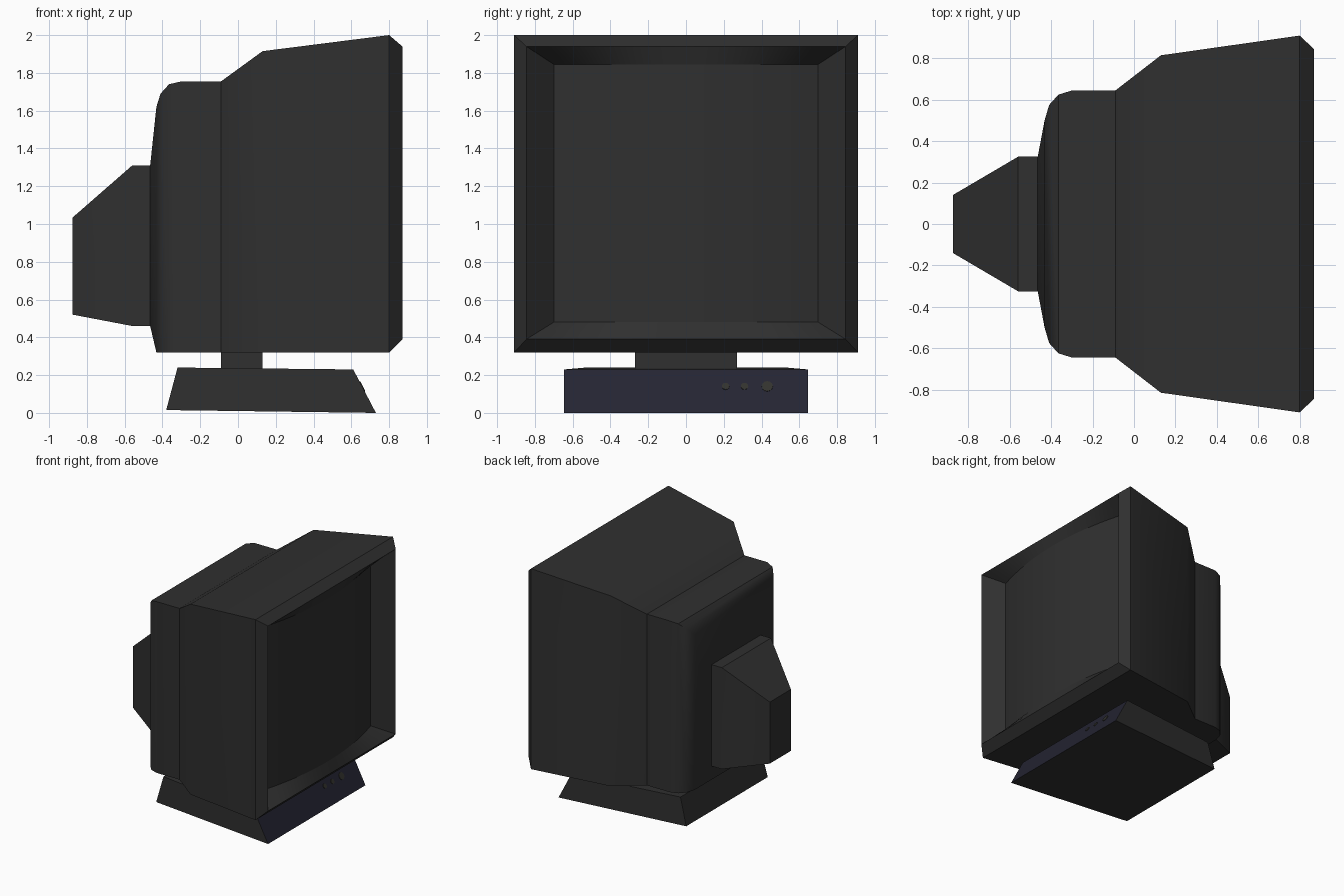
import bpy, math
from mathutils import Vector

if "Cube" in bpy.data.objects:
    bpy.data.objects.remove(bpy.data.objects["Cube"])


def mat(name, col):
    m = bpy.data.materials.new(name)
    m.diffuse_color = (*col, 1)
    m.use_nodes = True
    m.node_tree.nodes["Principled BSDF"].inputs["Base Color"].default_value = m.diffuse_color
    return m


CASE = mat("dark_grey_plastic", (0.029, 0.029, 0.029))
PANEL = mat("dark_blue_panel", (0.018, 0.018, 0.032))
BUTTON = mat("olive_grey_button", (0.032, 0.032, 0.027))


def make(name, verts, faces, m, smooth=None):
    me = bpy.data.meshes.new(name)
    me.from_pydata(verts, [], faces)
    me.materials.append(m)
    ob = bpy.data.objects.new(name, me)
    bpy.context.collection.objects.link(ob)
    if smooth:
        bpy.ops.object.select_all(action='DESELECT')
        ob.select_set(True)
        bpy.context.view_layer.objects.active = ob
        bpy.ops.object.shade_smooth_by_angle(angle=math.radians(smooth))
    return ob


def loft(sections, cap_start=True, cap_end=True):
    """Rectangular rings (x, half width, bottom, top) joined along x."""
    v, f = [], []
    for x, h, a, b in sections:
        v += [(x, -h, a), (x, h, a), (x, h, b), (x, -h, b)]
    for i in range(len(sections) - 1):
        for k in range(4):
            p, q = 4 * i + k, 4 * i + (k + 1) % 4
            f.append((p, q, q + 4, p + 4))
    if cap_start:
        f.append((3, 2, 1, 0))
    if cap_end:
        n = len(v)
        f.append((n - 4, n - 3, n - 2, n - 1))
    return v, f


# Monitor case from the rear tube cover to the front rim
case = [(-0.875, 0.14, 0.52, 1.035), (-0.56, 0.325, 0.46, 1.31),
        (-0.465, 0.325, 0.46, 1.31), (-0.432, 0.50, 0.32, 1.62),
        (-0.41, 0.575, 0.32, 1.69), (-0.365, 0.625, 0.32, 1.74),
        (-0.30, 0.645, 0.32, 1.755), (-0.09, 0.645, 0.32, 1.755),
        (0.13, 0.815, 0.32, 1.915), (0.80, 0.91, 0.32, 2.0),
        (0.87, 0.845, 0.39, 1.94)]
v, f = loft(case, cap_end=False)
make("monitor_case", v, f, CASE, 33)

# Bulging screen and the sloped recess around it
N = 16
rows = [[], [], [], []]          # rim bottom, screen bottom, screen top, rim top
for i in range(N + 1):
    t = 2 * i / N - 1
    sx = 0.74 + 0.10 * (1 - t * t)
    rows[0].append((0.87, 0.845 * t, 0.39))
    rows[1].append((sx, 0.70 * t, 0.48))
    rows[2].append((sx, 0.70 * t, 1.845))
    rows[3].append((0.87, 0.845 * t, 1.94))


def strip(lo, hi):
    n = N + 1
    return [(lo * n + i, lo * n + i + 1, hi * n + i + 1, hi * n + i) for i in range(N)]


pts = sum(rows, [])
n = N + 1
sides = [(0, n, 2 * n, 3 * n), (n - 1, 4 * n - 1, 3 * n - 1, 2 * n - 1)]
make("screen_recess", pts, strip(0, 1) + strip(2, 3) + sides, CASE, 20)
make("screen", rows[1] + rows[2], strip(0, 1), CASE, 30)

# Neck between stand and case
v, f = loft([(-0.09, 0.27, 0.20, 0.34), (0.13, 0.27, 0.20, 0.34)])
make("stand_neck", v, f, CASE)

# Wedge stand with a tinted front panel
v = [(-0.38, -0.54, 0.015), (-0.38, 0.54, 0.015), (-0.32, 0.53, 0.24), (-0.32, -0.53, 0.24),
     (0.73, -0.645, 0), (0.73, 0.645, 0), (0.61, 0.645, 0.23), (0.61, -0.645, 0.23)]
f = loft([(0, 1, 0, 1), (1, 1, 0, 1)])[1]
stand = make("stand_base", v, f, CASE)
stand.data.materials.append(PANEL)
for p in stand.data.polygons:
    if p.normal.x > 0.6:
        p.material_index = 1

# Round buttons lying on the sloped front panel
normal = Vector((0.23, 0, 0.12)).normalized()
for k, (y, r) in enumerate([(0.21, 0.02), (0.31, 0.02), (0.43, 0.03)]):
    z = 0.14
    bpy.ops.mesh.primitive_cylinder_add(
        vertices=12, radius=r, depth=0.008,
        location=(0.73 - 0.12 * z / 0.23, y, z),
        rotation=normal.to_track_quat('Z', 'Y').to_euler())
    b = bpy.context.object
    b.name = "panel_button_%d" % (k + 1)
    b.data.materials.append(BUTTON)
